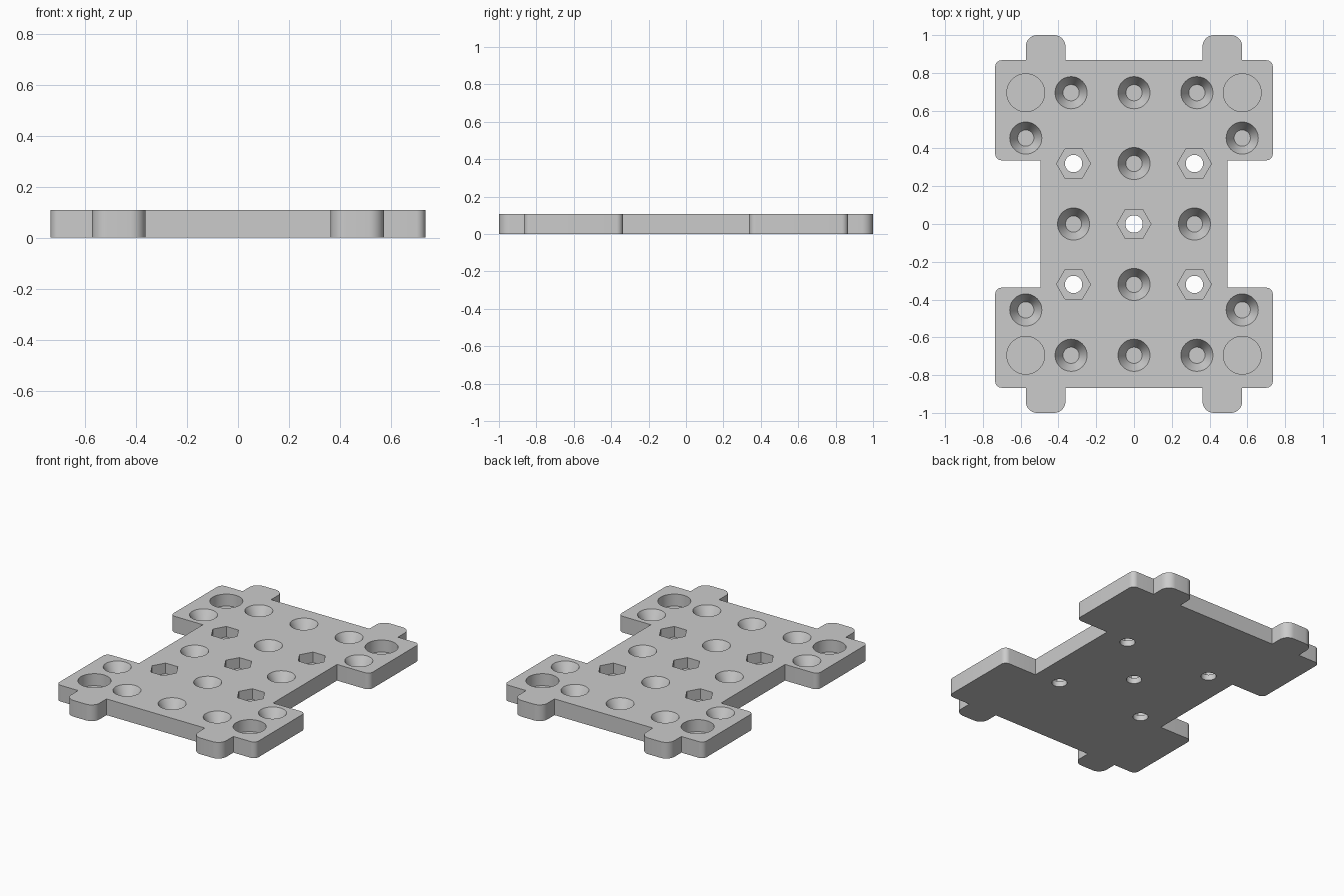
import bpy, bmesh, math
from mathutils import Vector, Matrix

cube = bpy.data.objects.get("Cube")
if cube:
    bpy.data.objects.remove(cube, do_unlink=True)

THICK = 0.108
MARGIN = 0.02

grey = bpy.data.materials.new("plain grey")
grey.use_nodes = True
colour = (0.6, 0.6, 0.6, 1)
grey.diffuse_color = colour
grey.node_tree.nodes["Principled BSDF"].inputs["Base Color"].default_value = colour


def make_object(name, bm):
    bmesh.ops.recalc_face_normals(bm, faces=bm.faces)
    mesh = bpy.data.meshes.new(name)
    bm.to_mesh(mesh)
    bm.free()
    mesh.materials.append(grey)
    obj = bpy.data.objects.new(name, mesh)
    bpy.context.collection.objects.link(obj)
    return obj


def rounded(corner, before, after, radius, steps=8):
    """Points of a right-angle corner rounded by the given radius."""
    if radius == 0:
        return [corner]
    a = (before - corner).normalized() * radius
    b = (after - corner).normalized() * radius
    turns = [i / steps * math.pi / 2 for i in range(steps + 1)]
    return [corner + a * (1 - math.sin(t)) + b * (1 - math.cos(t)) for t in turns]


# Plate outline: one quarter (x, y, corner radius), mirrored to the others
quarter = [(0.495, 0.337, 0), (0.735, 0.337, 0.035), (0.735, 0.867, 0.035),
           (0.573, 0.867, 0), (0.573, 1.0, 0.06), (0.363, 1.0, 0.06),
           (0.363, 0.867, 0)]
outline = []
for sx, sy in ((1, 1), (-1, 1), (-1, -1), (1, -1)):
    part = [(Vector((x * sx, y * sy, 0)), r) for x, y, r in quarter]
    outline += part if sx * sy > 0 else part[::-1]

bm = bmesh.new()
points = []
for i, (corner, radius) in enumerate(outline):
    points += rounded(corner, outline[i - 1][0], outline[(i + 1) % len(outline)][0], radius)
base = bm.faces.new([bm.verts.new(p) for p in points])
top = bmesh.ops.extrude_face_region(bm, geom=[base])
bmesh.ops.translate(bm, vec=(0, 0, THICK),
                    verts=[v for v in top["geom"] if isinstance(v, bmesh.types.BMVert)])
plate = make_object("mounting_plate", bm)


def cutter(name, spots, sides, r_low, r_high, floor):
    """Cones or prisms from the floor height up past the plate top."""
    bm = bmesh.new()
    depth = THICK + MARGIN - floor
    for x, y in spots:
        bmesh.ops.create_cone(bm, cap_ends=True, segments=sides, radius1=r_low,
                              radius2=r_high, depth=depth,
                              matrix=Matrix.Translation((x, y, floor + depth / 2)))
    obj = make_object(name, bm)
    obj.hide_render = True
    return obj


def mirrored(spots):
    return sorted({(x * sx, y * sy) for x, y in spots for sx in (1, -1) for sy in (1, -1)})


# Hole positions
magnets = mirrored([(0.573, 0.695)])
sinks = mirrored([(0.333, 0.695), (0, 0.695), (0.573, 0.455), (0, 0.32), (0.32, 0)])
nuts = mirrored([(0.32, 0.32), (0, 0)])

# Countersinks: the cone keeps its slope above the plate
SINK_DEPTH = 0.078
r_in, r_out = 0.043, 0.085
r_above = r_out + (r_out - r_in) / SINK_DEPTH * MARGIN

cutters = [
    cutter("magnet_pocket_cutter", magnets, 64, 0.1, 0.1, THICK - 0.08),
    cutter("countersink_cutter", sinks, 48, r_in, r_above, THICK - SINK_DEPTH),
    cutter("nut_pocket_cutter", nuts, 6, 0.09, 0.09, THICK - 0.07),
    cutter("bolt_hole_cutter", nuts, 48, 0.046, 0.046, -MARGIN),
]
# Hexagons point along x
for v in cutters[2].data.vertices:
    x, y = min(nuts, key=lambda s: math.hypot(v.co.x - s[0], v.co.y - s[1]))
    v.co.x, v.co.y = x + (v.co.y - y), y + (v.co.x - x)
cutters[2].data.flip_normals()

# Cut the holes
bpy.context.view_layer.objects.active = plate
for tool in cutters:
    mod = plate.modifiers.new(tool.name, "BOOLEAN")
    mod.operation = "DIFFERENCE"
    mod.solver = "EXACT"
    mod.object = tool
    bpy.ops.object.modifier_apply(modifier=mod.name)
    bpy.data.objects.remove(tool, do_unlink=True)

# Smooth the round walls, keep the edges sharp
bpy.ops.object.select_all(action="DESELECT")
plate.select_set(True)
bpy.ops.object.shade_smooth_by_angle(angle=math.radians(30))
